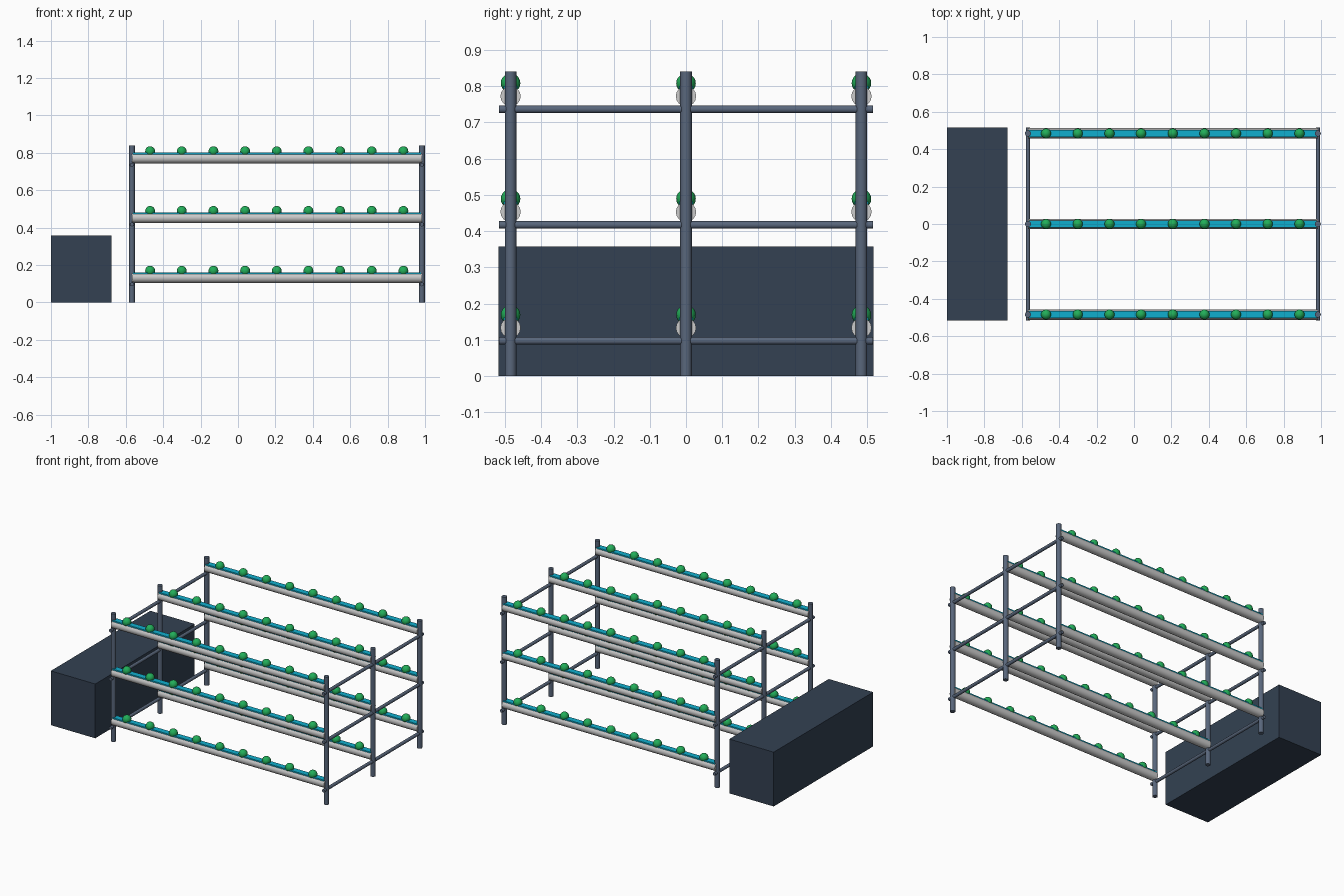
import bpy, bmesh, math
from mathutils import Matrix, Vector

if "Cube" in bpy.data.objects:
    bpy.data.objects.remove(bpy.data.objects["Cube"])


def mat(name, rgb):
    m = bpy.data.materials.new(name)
    m.diffuse_color = (*rgb, 1)
    m.use_nodes = True
    m.node_tree.nodes["Principled BSDF"].inputs["Base Color"].default_value = m.diffuse_color
    return m


STEEL = mat("steel", (0.10, 0.135, 0.20))
DARK = mat("tank_dark", (0.033, 0.053, 0.085))
WHITE = mat("pipe_white", (0.87, 0.88, 0.88))
CYAN = mat("water_cyan", (0.005, 0.43, 0.62))
GREEN = mat("leaf_green", (0.016, 0.42, 0.10))


def finish(bm, name, material, smooth=False):
    me = bpy.data.meshes.new(name)
    bm.to_mesh(me)
    bm.free()
    ob = bpy.data.objects.new(name, me)
    bpy.context.collection.objects.link(ob)
    me.materials.append(material)
    if smooth:
        bpy.ops.object.select_all(action='DESELECT')
        ob.select_set(True)
        bpy.context.view_layer.objects.active = ob
        bpy.ops.object.shade_smooth_by_angle(angle=math.radians(40))
    return ob


def box(name, lo, hi, material):
    lo, hi = Vector(lo), Vector(hi)
    bm = bmesh.new()
    bmesh.ops.create_cube(bm, size=1, matrix=Matrix.Translation((lo + hi) / 2)
                          @ Matrix.Diagonal((*(hi - lo), 1)))
    return finish(bm, name, material)


def rod(name, a, b, r, material, segments):
    a, b = Vector(a), Vector(b)
    rot = (b - a).to_track_quat('Z', 'Y').to_matrix().to_4x4()
    bm = bmesh.new()
    bmesh.ops.create_cone(bm, cap_ends=True, segments=segments, radius1=r, radius2=r,
                          depth=(b - a).length,
                          matrix=Matrix.Translation((a + b) / 2) @ rot)
    return finish(bm, name, material, True)


X0, X1 = -0.567, 0.983
ROWS = (-0.484, 0, 0.484)
TIERS = (0.133, 0.453, 0.772)   # pipe centre heights
R = 0.028

# Nutrient tank
box("tank", (-1, -0.517, 0), (-0.677, 0.517, 0.357), DARK)

# Frame: posts and cross bars
for x in (X0, X1):
    for y in ROWS:
        rod("post", (x, y, 0), (x, y, 0.84), 0.016, STEEL, 16)
    for z in TIERS:
        rod("cross_bar", (x, -0.516, z - 0.036), (x, 0.516, z - 0.036), 0.0105, STEEL, 12)

# Growing pipes with a water strip on top and a row of plants
for z in TIERS:
    for y in ROWS:
        rod("grow_pipe", (X0, y, z), (X1, y, z), R, WHITE, 16)
        box("water_strip", (X0 + 0.005, y - 0.019, z + 0.015),
            (X1 - 0.005, y + 0.019, z + 0.0285), CYAN)
        bm = bmesh.new()
        for i in range(9):
            bmesh.ops.create_uvsphere(
                bm, u_segments=14, v_segments=10, radius=0.027,
                matrix=Matrix.Translation((-0.47 + i * 0.1693, y, z + 0.036)))
        finish(bm, "plant_row", GREEN, True)
